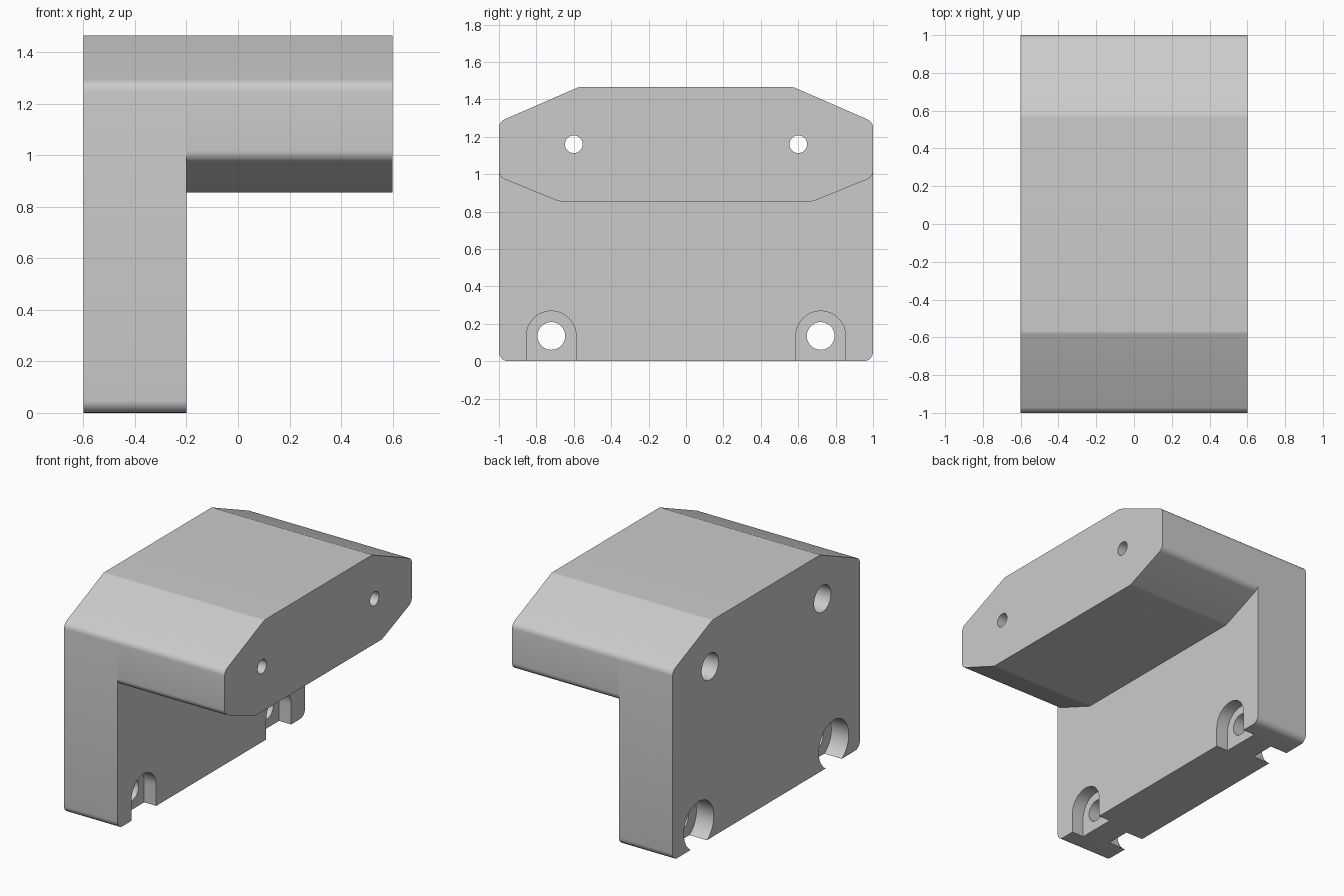
import bpy
import bmesh
import math
from mathutils import Vector

if "Cube" in bpy.data.objects:
    bpy.data.objects.remove(bpy.data.objects["Cube"], do_unlink=True)

# Single matte grey
grey = bpy.data.materials.new("matte grey")
grey.use_nodes = True
grey.diffuse_color = (0.6, 0.6, 0.6, 1)
grey.node_tree.nodes["Principled BSDF"].inputs["Base Color"].default_value = grey.diffuse_color


def rounded(corners, radius=0.05, steps=6):
    """Replace each corner of a (y, z) outline with a tangent arc."""
    out = []
    pts = [Vector(c) for c in corners]
    for i, p in enumerate(pts):
        a = (pts[i - 1] - p).normalized()
        b = (pts[(i + 1) % len(pts)] - p).normalized()
        half = a.angle(b) / 2
        centre = p + (a + b).normalized() * (radius / math.sin(half))
        start = p + a * (radius / math.tan(half)) - centre
        end = p + b * (radius / math.tan(half)) - centre
        sweep = math.pi - 2 * half
        for k in range(steps + 1):
            t = k / steps
            arc = (start * math.sin((1 - t) * sweep) + end * math.sin(t * sweep)) / math.sin(sweep)
            out.append(centre + arc)
    return out


def arc(y, z, radius, sweep=2 * math.pi, count=48):
    closed = sweep > 6
    return [(y + radius * math.cos(sweep * k / count), z + radius * math.sin(sweep * k / count))
            for k in range(count if closed else count + 1)]


def prism(name, outline, x0, x1):
    """Extrude a (y, z) outline along x."""
    bm = bmesh.new()
    face = bm.faces.new([bm.verts.new((x0, y, z)) for y, z in outline])
    top = bmesh.ops.extrude_face_region(bm, geom=[face])
    bmesh.ops.translate(bm, vec=(x1 - x0, 0, 0),
                        verts=[g for g in top["geom"] if isinstance(g, bmesh.types.BMVert)])
    bmesh.ops.recalc_face_normals(bm, faces=bm.faces)
    mesh = bpy.data.meshes.new(name)
    bm.to_mesh(mesh)
    bm.free()
    mesh.materials.append(grey)
    obj = bpy.data.objects.new(name, mesh)
    bpy.context.collection.objects.link(obj)
    return obj


def combine(target, other, operation):
    mod = target.modifiers.new(operation, "BOOLEAN")
    mod.operation, mod.object, mod.solver = operation, other, "EXACT"
    bpy.context.view_layer.objects.active = target
    bpy.ops.object.modifier_apply(modifier=mod.name)
    bpy.data.objects.remove(other, do_unlink=True)


# Upright plate and the overhanging arm
top_edge = [(1, 1.28), (0.575, 1.465), (-0.575, 1.465), (-1, 1.28)]
bracket = prism("bracket", rounded([(-1, 0), (1, 0)] + top_edge), -0.6, -0.2)
arm = prism("arm", rounded([(-1, 0.985), (-0.68, 0.855), (0.68, 0.855), (1, 0.985)] + top_edge), -0.2, 0.6)
combine(bracket, arm, "UNION")

for side in (-1, 1):
    # Upper bolt hole with its counterbore in the back of the plate
    y = side * 0.6
    combine(bracket, prism("bolt_hole", arc(y, 1.16, 0.047), -0.7, 0.7), "DIFFERENCE")
    combine(bracket, prism("bolt_counterbore", arc(y, 1.16, 0.09), -0.7, -0.2), "DIFFERENCE")
    # Lower mounting hole, back counterbore and open arched recess
    y = side * 0.72
    combine(bracket, prism("mount_hole", arc(y, 0.135, 0.074), -0.7, 0), "DIFFERENCE")
    combine(bracket, prism("mount_counterbore", arc(y, 0.135, 0.16), -0.7, -0.47), "DIFFERENCE")
    arch = arc(y, 0.135, 0.133, math.pi, 24) + [(y - 0.133, -0.1), (y + 0.133, -0.1)]
    combine(bracket, prism("mount_recess", arch, -0.29, 0), "DIFFERENCE")

# Smooth the rounded edges and keep the rest crisp
bpy.ops.object.select_all(action="DESELECT")
bracket.select_set(True)
bpy.context.view_layer.objects.active = bracket
bpy.ops.object.shade_smooth_by_angle(angle=math.radians(20))
